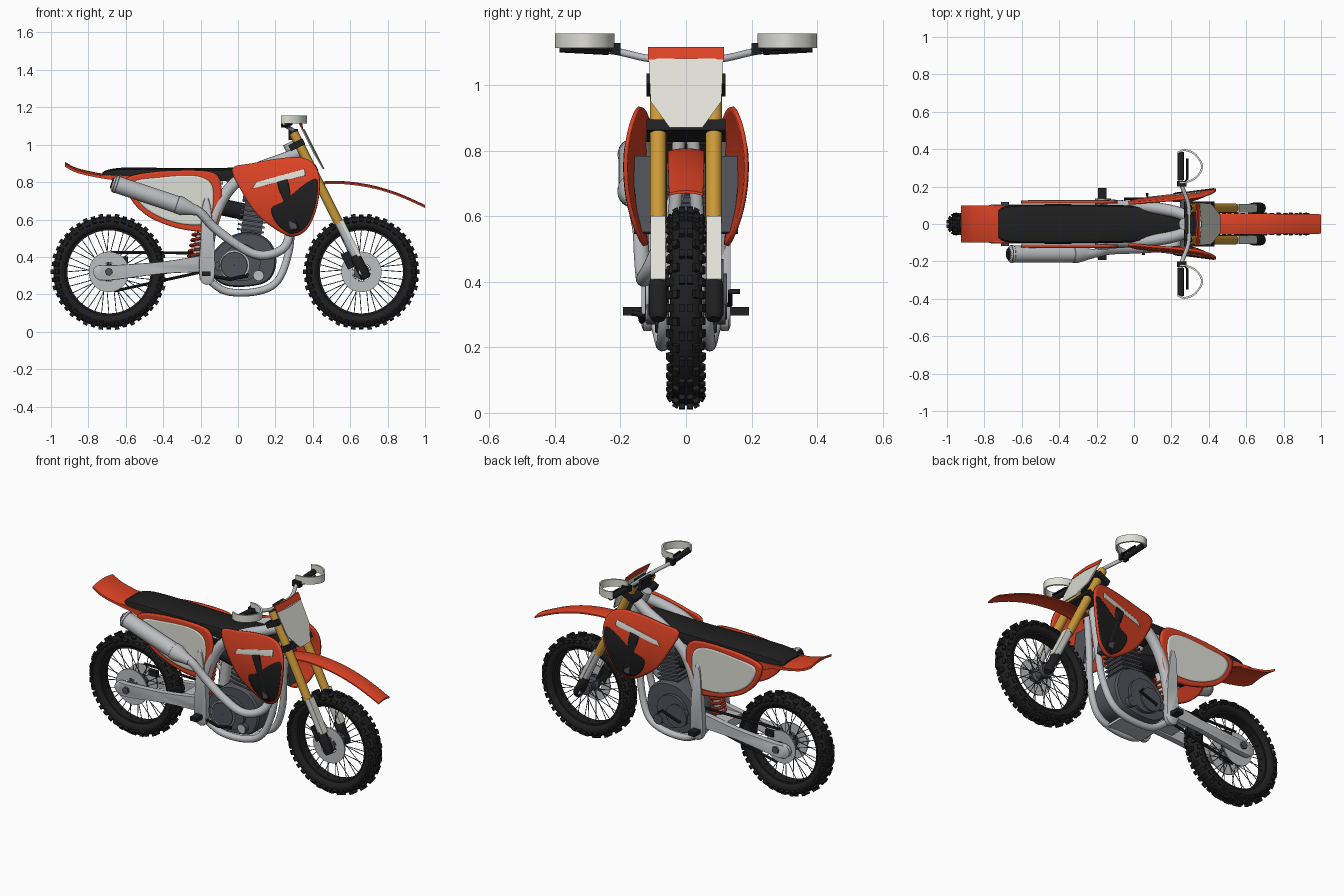
import bpy, bmesh
from math import sin, cos, pi, radians
from mathutils import Vector as V, Matrix as M

if "Cube" in bpy.data.objects:
    bpy.data.objects.remove(bpy.data.objects["Cube"])


def mat(name, *c):
    m = bpy.data.materials.new(name)
    m.diffuse_color = (*c, 1)
    m.use_nodes = True
    m.node_tree.nodes["Principled BSDF"].inputs["Base Color"].default_value = m.diffuse_color
    return m


ORANGE = mat("orange", 0.72, 0.055, 0.018)
BLACK = mat("black", 0.014, 0.014, 0.015)
DARK = mat("dark_grey", 0.08, 0.085, 0.1)
SILVER = mat("silver", 0.5, 0.51, 0.53)
PALE = mat("pale", 0.74, 0.74, 0.68)
GOLD = mat("gold", 0.6, 0.32, 0.04)


def part(name, m, build, angle=35):
    bm = bmesh.new()
    build(bm)
    bmesh.ops.recalc_face_normals(bm, faces=bm.faces)
    me = bpy.data.meshes.new(name)
    bm.to_mesh(me)
    bm.free()
    ob = bpy.data.objects.new(name, me)
    bpy.context.collection.objects.link(ob)
    me.materials.append(m)
    bpy.ops.object.select_all(action='DESELECT')
    ob.select_set(True)
    bpy.context.view_layer.objects.active = ob
    bpy.ops.object.shade_smooth_by_angle(angle=radians(angle))
    return ob


def spline(pts, n=6, closed=False):
    p = [V(q) for q in pts]
    k, out = len(p), []
    for i in range(k if closed else k - 1):
        a, b, c, d = [p[j % k] if closed else p[max(0, min(k - 1, j))] for j in range(i - 1, i + 3)]
        for s in range(n):
            t = s / n
            out.append(0.5 * (2 * b + (c - a) * t + (2 * a - 5 * b + 4 * c - d) * t * t + (3 * b - a - 3 * c + d) * t ** 3))
    return out if closed else out + [p[-1]]


def loft(bm, rings, wrap=False):
    R = [[bm.verts.new(c) for c in r] for r in rings]
    n = len(R[0])
    for i in range(len(R) if wrap else len(R) - 1):
        a, b = R[i], R[(i + 1) % len(R)]
        for j in range(n):
            bm.faces.new((a[j], a[(j + 1) % n], b[(j + 1) % n], b[j]))
    if not wrap:
        bm.faces.new(R[0])
        bm.faces.new(R[-1])


def tube(bm, pts, r, n=14):
    pts = [V(p) for p in pts]
    u, rings = (pts[1] - pts[0]).orthogonal(), []
    for i, p in enumerate(pts):
        t = (pts[min(i + 1, len(pts) - 1)] - pts[max(i - 1, 0)]).normalized()
        u = (u - t * u.dot(t)).normalized()
        w, rr = t.cross(u), r[i] if isinstance(r, (list, tuple)) else r
        rings.append([p + rr * (u * cos(2 * pi * k / n) + w * sin(2 * pi * k / n)) for k in range(n)])
    loft(bm, rings)


def lathe(bm, prof, x, z, n=64):
    loft(bm, [[(x + r * cos(2 * pi * k / n), y, z + r * sin(2 * pi * k / n)) for r, y in prof] for k in range(n)], True)


def disc(bm, r0, r1, y0, y1, x, z, n=48):
    lathe(bm, [(r0, y0), (r1, y0), (r1, y1), (r0, y1)], x, z, n)


def box(bm, c, s, rot=None):
    bmesh.ops.create_cube(bm, size=1, matrix=M.Translation(c) @ (rot or M()) @ M.Diagonal((*s, 1)))


def slab(bm, out, y0, y1, b=0.006):
    c = sum((V(p) for p in out), V((0, 0))) / len(out)
    d = b if y1 > y0 else -b
    loft(bm, [[(c.x + (p[0] - c.x) * k, y, c.y + (p[1] - c.y) * k) for p in out]
              for y, k in ((y0, .95), (y0 + d, 1), (y1 - d, 1), (y1, .95))])


def panel(name, m, pts, yf, th, smooth=5):
    out = spline(pts, smooth, True) if smooth > 1 else [V(p) for p in pts]
    c = sum(out, V((0, 0))) / len(out)

    def build(bm):
        for s in (1, -1):
            rings = [[bm.verts.new((q.x, s * yf(q.x, q.y), q.y)) for q in [c + (p - c) * k for p in out]]
                     for k in (1, .93, .6, .3)]
            n = len(out)
            for a, b in zip(rings, rings[1:]):
                for j in range(n):
                    bm.faces.new((a[j], a[(j + 1) % n], b[(j + 1) % n], b[j]))
            bm.faces.new(rings[-1])
    ob = part(name, m, build)
    mod = ob.modifiers.new("thickness", 'SOLIDIFY')
    mod.thickness, mod.offset = th, 0


def both(f):
    return lambda bm: [f(bm, s) for s in (1, -1)]


# Wheels
def knobs(bm, x, z):
    for k in range(44):
        rows = ((0.012, .302, 0, .018), (.047, .276, 60, .02)) if k % 2 else ((.03, .295, 30, .018), (.047, .276, 60, .014))
        for y, r, tilt, w in rows:
            for s in (1, -1):
                rot = M.Rotation(2 * pi * k / 44, 4, 'Y')
                mx = M.Translation((x, 0, z)) @ rot @ M.Translation((0, s * y, r)) @ M.Rotation(-s * radians(tilt), 4, 'X')
                bmesh.ops.create_cube(bm, size=1, matrix=mx @ M.Diagonal((.024, w, .019, 1)))


def spokes(bm, x, z):
    for k in range(36):
        s, a = (1 if k % 2 else -1), 2 * pi * k / 36
        b = a + (0.45 if k % 4 < 2 else -0.45)
        tube(bm, [(x + .035 * cos(b), s * .035, z + .035 * sin(b)), (x + .23 * cos(a), s * .006, z + .23 * sin(a))], .0022, 5)


for nm, x in (("front", .66), ("rear", -.69)):
    z = .32
    prof = [(.261 + .037 * cos(2 * pi * k / 20), .049 * sin(2 * pi * k / 20)) for k in range(20)]
    part(nm + "_tyre", BLACK, lambda bm: lathe(bm, prof, x, z))
    part(nm + "_tyre_knobs", BLACK, lambda bm: knobs(bm, x, z))
    part(nm + "_rim", BLACK, lambda bm: disc(bm, .222, .24, -.03, .03, x, z, 64))
    part(nm + "_spokes", DARK, lambda bm: spokes(bm, x, z))
    part(nm + "_hub", DARK, lambda bm: lathe(bm, [(.01, -.055), (.04, -.055), (.04, -.03), (.026, -.02), (.026, .02), (.04, .03), (.04, .055), (.01, .055)], x, z, 32))
    part(nm + "_brake_disc", SILVER, lambda bm: disc(bm, .05, .108, -.054, -.048, x, z))
    part(nm + "_disc_carrier", SILVER, lambda bm: [box(bm, (x, -.051, z), (.13, .004, .018), M.Rotation(a * pi / 3, 4, 'Y')) for a in range(3)])
    part(nm + "_axle", SILVER, lambda bm: tube(bm, [(x, -.11, z), (x, .11, z)], .016))

# Rear drive: sprocket, chain, swingarm
part("sprocket", SILVER, lambda bm: disc(bm, .035, .1, .052, .058, -.69, .32))
part("chain", BLACK, lambda bm: [tube(bm, [(-.68, .055, .425), (-.1, .055, .42)], .008, 6), tube(bm, [(-.66, .055, .218), (-.1, .055, .34)], .008, 6)])
part("chain_guide", BLACK, lambda bm: box(bm, (-.615, .055, .385), (.055, .025, .035)))
ARM = spline([(-.775, .32), (-.75, .28), (-.68, .275), (-.4, .31), (-.15, .325), (-.13, .37), (-.16, .41), (-.4, .375), (-.68, .355), (-.75, .355)], 4, True)
part("swingarm", SILVER, both(lambda bm, s: slab(bm, ARM, s * .07, s * .105)))
part("swingarm_bridge", SILVER, lambda bm: box(bm, (-.28, 0, .355), (.1, .16, .055)))
part("axle_nuts", DARK, both(lambda bm, s: tube(bm, [(-.69, s * .1, .32), (-.69, s * .118, .32)], .022, 6)))

# Shock absorber
part("shock_spring", ORANGE, lambda bm: tube(bm, [(-.23 + .04 * t / 84 + .038 * cos(t * pi / 6), .038 * sin(t * pi / 6), .39 + .2 * t / 84) for t in range(85)], .008, 8))
part("shock_body", SILVER, lambda bm: tube(bm, [(-.235, 0, .34), (-.16, 0, .72)], .022))


# Frame
def frame(bm, s):
    tube(bm, spline([(.315, s * .03, .95), (.22, s * .065, .915), (.08, s * .09, .86), (-.05, s * .095, .76), (-.13, s * .1, .6), (-.165, s * .1, .42), (-.165, s * .1, .29)]), .032)
    tube(bm, spline([(.32, s * .02, .86), (.29, s * .035, .6), (.27, s * .05, .42), (.21, s * .065, .27), (.1, s * .07, .215), (-.06, s * .075, .215), (-.16, s * .09, .28)]), .02)
    tube(bm, [(-.08, s * .08, .8), (-.62, s * .07, .8)], .014)
    tube(bm, [(-.15, s * .085, .5), (-.55, s * .07, .78)], .012)


part("frame", SILVER, both(frame))
GUARD = [(-.205, .28), (-.13, .27), (-.125, .45), (-.145, .66), (-.165, .72), (-.19, .68), (-.2, .5)]
part("frame_guard", SILVER, both(lambda bm, s: slab(bm, spline(GUARD, 4, True), s * .1, s * .135)))
part("footpeg", BLACK, both(lambda bm, s: box(bm, (-.17, s * .15, .31), (.045, .085, .025))))
part("skid_plate", SILVER, lambda bm: box(bm, (.02, 0, .212), (.24, .13, .015)))

# Engine
CASE = [(-.14, .3), (-.06, .245), (.08, .245), (.17, .28), (.205, .37), (.18, .47), (.1, .525), (-.02, .52), (-.12, .44), (-.15, .37)]
part("crankcase", DARK, lambda bm: slab(bm, spline(CASE, 5, True), -.095, .095, .012))
part("engine_cover", DARK, both(lambda bm, s: [disc(bm, .001, r, s * .09, s * y, cx, cz, 36) for r, y, cx, cz in ((.1, .115, .02, .37), (.07, .125, -.02, .355), (.03, .12, .11, .3), (.025, .112, -.1, .35))]))
part("clutch_ring", SILVER, lambda bm: [disc(bm, .073, .08, -.09, -.123, -.02, .355), disc(bm, .001, .026, -.09, -.124, .11, .3)])
TILT = M.Rotation(radians(8), 4, 'Y')
part("cylinder", DARK, lambda bm: [box(bm, (.08, 0, .6), (.11, .11, .22), TILT), box(bm, (.1, 0, .735), (.14, .13, .1), TILT)])
part("cylinder_fins", DARK, lambda bm: [box(bm, (.066 + .005 * k, 0, .54 + .026 * k), (.145, .15, .01), TILT) for k in range(7)])
part("carburettor", BLACK, lambda bm: tube(bm, [(.04, 0, .64), (-.15, 0, .68)], .045))
part("gear_lever", BLACK, lambda bm: tube(bm, [(-.05, .1, .33), (-.05, .135, .33), (.07, .135, .37), (.07, .165, .37)], .008, 8))
part("brake_pedal", BLACK, lambda bm: tube(bm, [(-.16, -.12, .3), (-.04, -.135, .28), (.05, -.14, .3), (.05, -.165, .305)], .009, 8))

# Exhaust
part("exhaust_pipe", SILVER, lambda bm: tube(bm, spline([(.15, -.02, .69), (.23, -.03, .66), (.275, -.06, .56), (.255, -.1, .46), (.18, -.125, .415), (.09, -.13, .415), (-.02, -.135, .475), (-.13, -.14, .56), (-.2, -.155, .635), (-.26, -.16, .67)]), .024))
A, B = V((-.67, -.16, .795)), V((-.22, -.16, .645))
MUF = [(0, .034), (.02, .046), (.05, .049), (.055, .046), (.76, .046), (.765, .049), (.82, .049), (.95, .03), (1, .025)]
part("muffler", SILVER, lambda bm: tube(bm, [A.lerp(B, t) for t, r in MUF], [r for t, r in MUF], 24))
part("muffler_tip", BLACK, lambda bm: tube(bm, [A.lerp(B, -.015), A.lerp(B, .025)], [.026, .048], 20))


# Seat, tank and air box
def seat(bm):
    st = [(-.725, .07, .84, .852), (-.69, .092, .825, .866), (-.6, .1, .82, .876), (-.4, .103, .82, .874), (-.2, .1, .815, .872),
          (0, .095, .8, .876), (.1, .08, .8, .888), (.2, .06, .81, .9), (.25, .04, .83, .9)]
    prof = [(-1, 0), (-1.03, .5), (-.95, .85), (-.75, .98), (0, 1.04), (.75, .98), (.95, .85), (1.03, .5), (1, 0)]
    loft(bm, [[(q[0], a * q[1], q[2] + b * (q[3] - q[2])) for a, b in prof] for q in spline([V(s) for s in st], 3)])


part("seat", BLACK, seat)
part("air_box", BLACK, lambda bm: slab(bm, [(-.5, .83), (-.12, .83), (-.12, .64), (-.22, .6), (-.4, .66)], -.09, .09))
part("fuel_tank", BLACK, lambda bm: slab(bm, [(-.02, .86), (.24, .89), (.3, .82), (.26, .76), (.04, .79)], -.085, .085))
part("radiator", DARK, both(lambda bm, s: box(bm, (.28, s * .108, .665), (.035, .1, .235), M.Rotation(radians(-8), 4, 'Y'))))


# Mudguards
def guard(bm, st, crown, th):
    us = [-1, -.8, -.4, 0, .4, .8, 1]
    top = lambda q, u, d: (q[0], u * q[2], q[1] - crown * u * u - d)
    loft(bm, [[top(q, u, 0) for u in us] + [top(q, u, th) for u in us[::-1]] for q in spline(st, 5)])


part("front_mudguard", ORANGE, lambda bm: guard(bm, [(.36, .79, .052), (.45, .803, .055), (.55, .806, .055), (.7, .787, .055), (.85, .744, .054), (1, .678, .052)], .008, .008))
part("rear_mudguard", ORANGE, lambda bm: guard(bm, [(-.925, .908, .098), (-.86, .875, .1), (-.74, .848, .1), (-.62, .832, .098), (-.45, .82, .09)], .012, .014))
part("rear_mudguard_side", ORANGE, both(lambda bm, s: slab(bm, [(-.76, .842), (-.5, .83), (-.5, .74), (-.6, .79)], s * .09, s * .102)))

# Side panels with plain number plates
SIDE = [(-.58, .83), (-.42, .858), (-.2, .862), (-.11, .835), (-.087, .75), (-.1, .62), (-.14, .545), (-.2, .535), (-.33, .555), (-.47, .61), (-.56, .69), (-.6, .78)]
PLATE = [(-.56, .8), (-.42, .825), (-.24, .835), (-.15, .8), (-.13, .72), (-.145, .62), (-.18, .575), (-.32, .58), (-.46, .635), (-.54, .71)]
panel("side_panel", ORANGE, SIDE, lambda x, z: .118, .016)
panel("side_number_plate", PALE, PLATE, lambda x, z: .126, .006)

# Radiator shrouds with inserts
sh = lambda x, z: .128 + .13 * x - .8 * (z - .74) ** 2
SHROUD = [(-.03, .87), (.08, .9), (.22, .925), (.34, .93), (.41, .89), (.438, .8), (.42, .66), (.37, .55), (.29, .51), (.2, .55), (.1, .63), (.02, .75)]
panel("radiator_shroud", ORANGE, SHROUD, sh, .012)
lift = lambda x, z: sh(x, z) + .006
panel("shroud_lower_insert", BLACK, [(.18, .66), (.25, .7), (.36, .79), (.425, .81), (.415, .68), (.37, .57), (.3, .525), (.25, .54), (.2, .59)], lift, .005, 4)
panel("shroud_band", BLACK, [(.21, .8), (.265, .815), (.325, .55), (.275, .53)], lambda x, z: lift(x, z) + .003, .006, 1)
panel("shroud_stripe", PALE, [(.075, .765), (.1, .8), (.355, .87), (.36, .835)], lift, .005, 1)

# Fork
F = lambda z, y, o=0: V((.436 + (.786 - z) * .5 + o, y, z))
part("fork_outer_tube", GOLD, both(lambda bm, s: tube(bm, [F(1.065, s * .085), F(.58, s * .085)], .025, 20)))
part("fork_inner_tube", SILVER, both(lambda bm, s: tube(bm, [F(.6, s * .085), F(.36, s * .085)], .02, 20)))
ROT = M.Rotation(radians(-26.5), 4, 'Y')
part("fork_guard", PALE, both(lambda bm, s: box(bm, F(.5, s * .085, .022), (.02, .046, .215), ROT)))
part("fork_foot", BLACK, both(lambda bm, s: tube(bm, [F(.41, s * .085), F(.385, s * .085), F(.3, s * .085), F(.285, s * .085)], [.024, .029, .029, .02], 16)))
part("brake_caliper", BLACK, lambda bm: box(bm, (.595, -.06, .385), (.06, .035, .09), ROT))
part("fork_clamp", BLACK, lambda bm: [box(bm, F(z, 0, -.015), (.085, .24, .035), ROT) for z in (.86, 1.0)])
part("steering_head", SILVER, lambda bm: tube(bm, [F(.84, 0, -.055), F(1.01, 0, -.055)], .032, 20))
part("fork_cap", BLACK, both(lambda bm, s: tube(bm, [F(1.06, s * .085), F(1.075, s * .085)], .02, 6)))


# Front number plate
def plate(bm, o, x):
    loft(bm, [[(x(z) + d - .8 * y * y, y, z) for y, z in o] for d in (0, .008)])


px = lambda z: .455 - (z - .87) * .5
part("front_number_plate", PALE, lambda bm: plate(bm, [(-.114, 1.08), (0, 1.08), (.114, 1.08), (.108, .95), (.05, .87), (0, .87), (-.05, .87), (-.108, .95)], px))
part("number_plate_top", ORANGE, lambda bm: [plate(bm, [(-.116, 1.115), (0, 1.115), (.116, 1.115), (.116, 1.078), (0, 1.078), (-.116, 1.078)], lambda z: px(z) + .002)])

# Handlebar, grips, levers and hand guards
part("handlebar", SILVER, lambda bm: tube(bm, spline([(.25, -.385, 1.115), (.25, -.23, 1.105), (.29, -.11, 1.08), (.295, 0, 1.075), (.29, .11, 1.08), (.25, .23, 1.105), (.25, .385, 1.115)]), .011))
part("handlebar_clamp", BLACK, lambda bm: box(bm, (.295, 0, 1.055), (.05, .1, .06)))
part("grip", BLACK, both(lambda bm, s: tube(bm, [(.25, s * .235, 1.108), (.25, s * .385, 1.116)], .017)))
part("lever", BLACK, both(lambda bm, s: [tube(bm, [(.26, s * .21, 1.105), (.285, s * .24, 1.108), (.285, s * .35, 1.112)], .006, 8), box(bm, (.255, s * .215, 1.11), (.05, .03, .035))]))


def hand_guard(bm, s):
    path = spline([(.23, .385), (.27, .4), (.325, .38), (.363, .33), (.366, .29), (.335, .245), (.285, .22), (.24, .218)], 5)
    c = V((.28, .31))
    rings = []
    for p in path:
        q = p - (p - c).normalized() * .01
        rings.append([(p.x, s * p.y, 1.113), (p.x, s * p.y, 1.157), (q.x, s * q.y, 1.157), (q.x, s * q.y, 1.113)])
    loft(bm, rings)


part("hand_guard", PALE, both(hand_guard))
